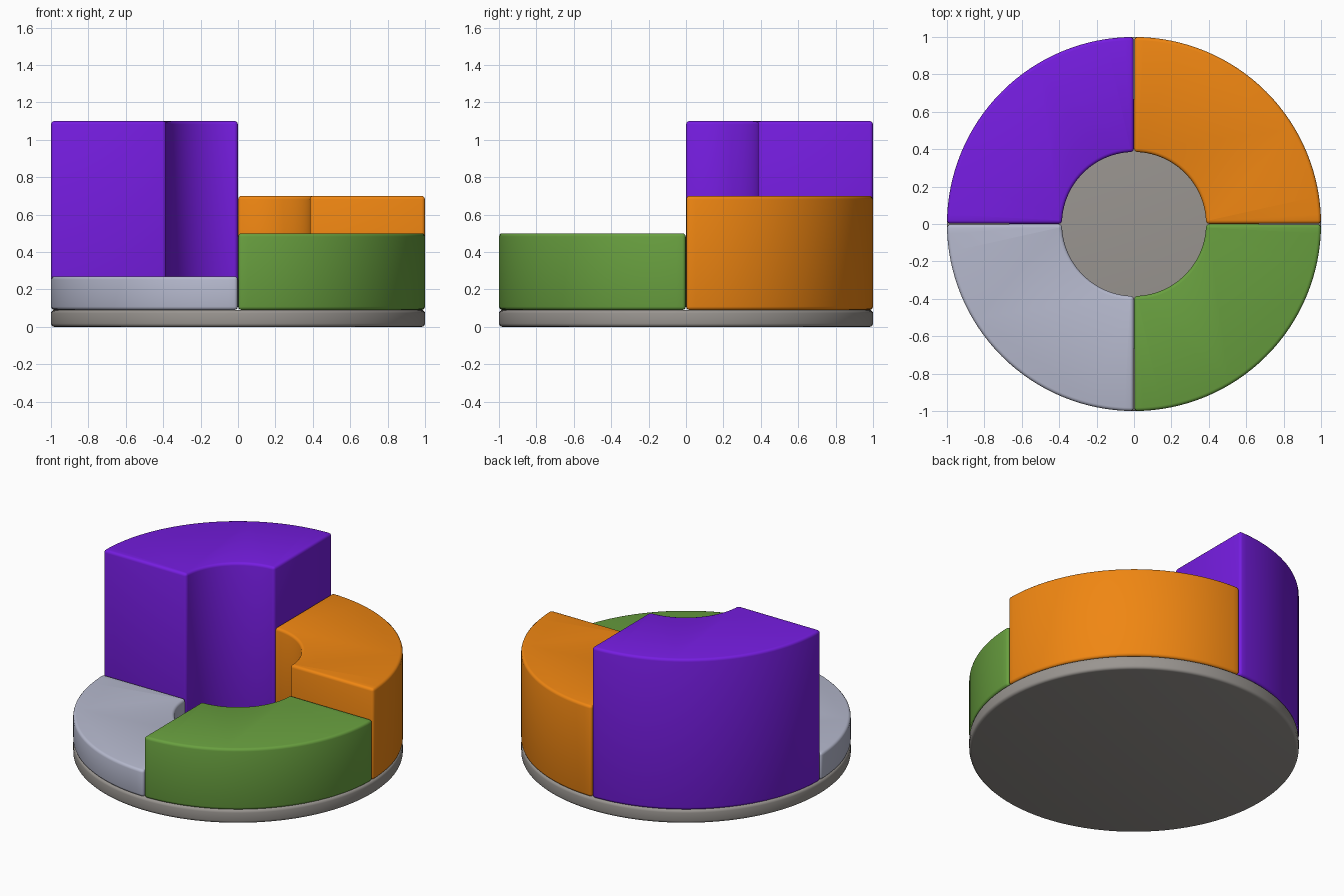
import bpy, bmesh, math

if "Cube" in bpy.data.objects:
    bpy.data.objects.remove(bpy.data.objects["Cube"])

BASE_H, R_IN, R_OUT, STEPS = 0.09, 0.385, 1.0, 32


def prism(name, outline, z0, z1, color, bevel):
    """Extrude a closed outline upwards, round its edges and colour it."""
    bm = bmesh.new()
    face = bm.faces.new([bm.verts.new((x, y, z0)) for x, y in outline])
    ext = bmesh.ops.extrude_face_region(bm, geom=[face], use_keep_orig=True)
    for v in ext["geom"]:
        if isinstance(v, bmesh.types.BMVert):
            v.co.z = z1
    bmesh.ops.recalc_face_normals(bm, faces=bm.faces)
    mesh = bpy.data.meshes.new(name)
    bm.to_mesh(mesh)
    bm.free()
    obj = bpy.data.objects.new(name, mesh)
    bpy.context.collection.objects.link(obj)
    mat = bpy.data.materials.new(name + "_colour")
    mat.diffuse_color = (*color, 1)
    mat.use_nodes = True
    mat.node_tree.nodes["Principled BSDF"].inputs["Base Color"].default_value = mat.diffuse_color
    mesh.materials.append(mat)
    mod = obj.modifiers.new("Rounded edges", "BEVEL")
    mod.width, mod.segments = bevel, 3
    mod.limit_method, mod.angle_limit = "ANGLE", math.radians(40)
    bpy.ops.object.select_all(action="DESELECT")
    obj.select_set(True)
    bpy.context.view_layer.objects.active = obj
    bpy.ops.object.modifier_apply(modifier=mod.name)
    bpy.ops.object.shade_smooth_by_angle(angle=math.radians(40))
    return obj


def arc(r, start, end, n):
    return [(r * math.cos(start + (end - start) * i / n),
             r * math.sin(start + (end - start) * i / n)) for i in range(n + 1)]


# Round base plate
prism("base_plate", arc(R_OUT, 0, math.tau, STEPS * 4)[:-1], 0, BASE_H,
      (0.32, 0.30, 0.28), 0.018)

# Four quarter-ring steps, anticlockwise from back right
steps = [
    ("back_right_step", 0.70, (0.87, 0.24, 0.006)),
    ("back_left_step", 1.10, (0.18, 0.012, 0.75)),
    ("front_left_step", 0.27, (0.47, 0.49, 0.62)),
    ("front_right_step", 0.50, (0.14, 0.35, 0.05)),
]
for q, (name, top, color) in enumerate(steps):
    a, b = q * math.pi / 2 + 0.002, (q + 1) * math.pi / 2 - 0.002
    outline = arc(R_OUT, a, b, STEPS) + arc(R_IN, b, a, STEPS)
    prism(name, outline, BASE_H, top, color, 0.018)
